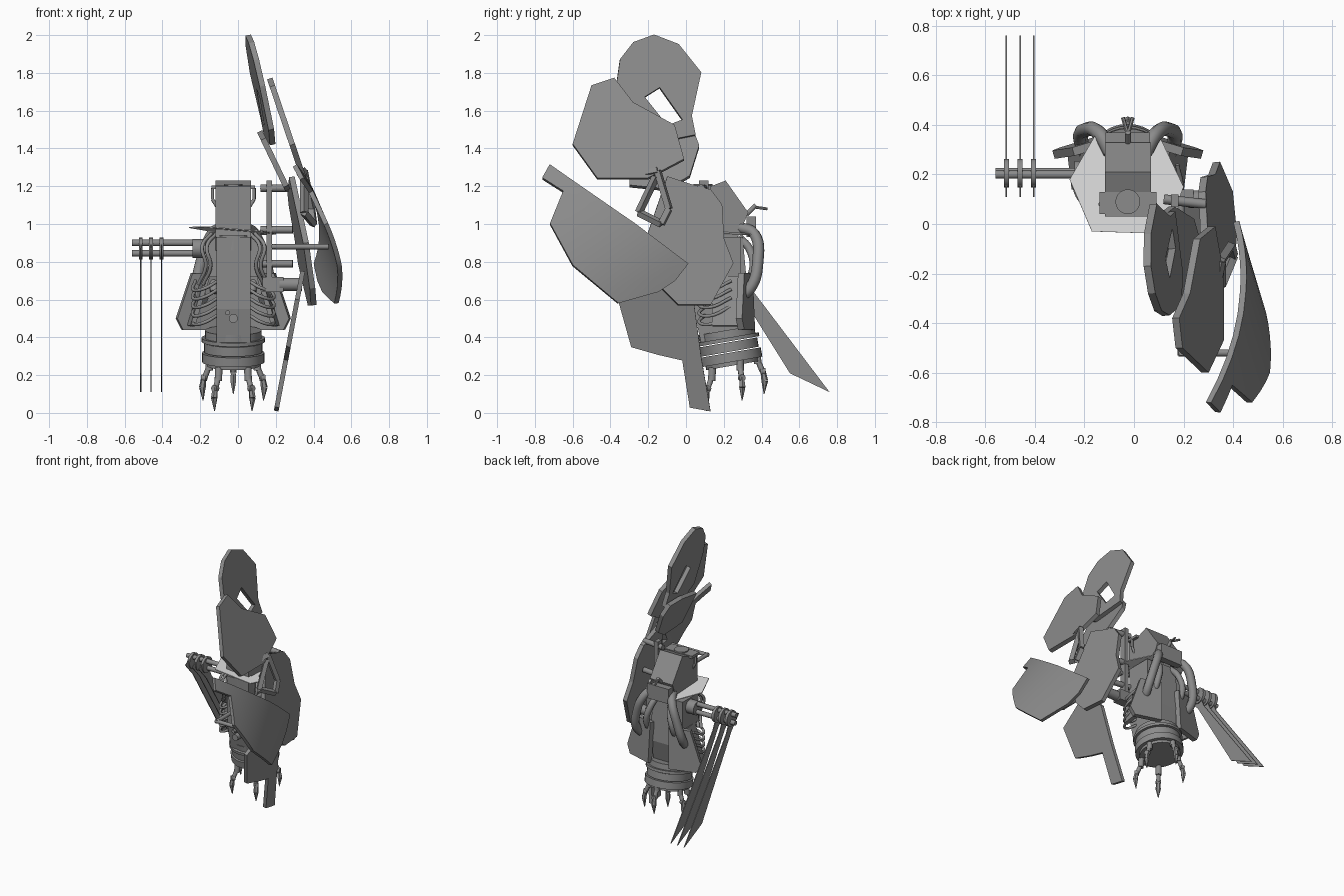
import bpy
import bmesh
from math import cos, sin, pi
from mathutils import Vector

default = bpy.data.objects.get("Cube")
if default:
    bpy.data.objects.remove(default)


def material(name, value):
    mat = bpy.data.materials.new(name)
    mat.use_nodes = True
    colour = (value, value, value, 1)
    mat.diffuse_color = colour
    mat.node_tree.nodes["Principled BSDF"].inputs["Base Color"].default_value = colour
    return mat


steel = material("steel_grey", 0.26)
pale = material("pale_grey", 0.75)
MID = -0.025  # centre line of the body


def finish(name, bm, mat=steel):
    bmesh.ops.recalc_face_normals(bm, faces=bm.faces)
    mesh = bpy.data.meshes.new(name)
    bm.to_mesh(mesh)
    bm.free()
    obj = bpy.data.objects.new(name, mesh)
    bpy.context.collection.objects.link(obj)
    mesh.materials.append(mat)
    return obj


def plate(name, loops, place, depth=0.03, mat=steel, cuts=0):
    """Panel: first loop is the rim, any other a hole; cuts let it curve."""
    bm = bmesh.new()
    for loop in loops:
        verts = [bm.verts.new((0, *p)) for p in loop]
        for a, b in zip(verts, verts[1:] + verts[:1]):
            bm.edges.new((a, b))
    bmesh.ops.triangle_fill(bm, edges=bm.edges[:], use_beauty=True)
    if cuts:
        bmesh.ops.subdivide_edges(bm, edges=bm.edges[:], cuts=cuts, use_grid_fill=True)
    for v in bm.verts:
        v.co = place(v.co.y, v.co.z)
    obj = finish(name, bm, mat)
    mod = obj.modifiers.new("thickness", "SOLIDIFY")
    mod.thickness = depth
    mod.offset = 0
    return obj


def leaning(base, per_y, per_z):
    """Places a side outline (y, z) on a tilted plane."""
    return lambda y, z: (base + per_y * y + per_z * z, y, z)


def cupped(y, z):
    """Curved surface of the big front petal."""
    along = .82 * (y + .27) - .575 * (z - 1)
    down = -.575 * (y + .27) - .82 * (z - 1)
    x = .44 + .05 * along - .38 * along ** 2 + .26 * down - .3 * along * down
    return (x, y, z)


def prism(name, outline, x0, x1):
    bm = bmesh.new()
    ends = [[bm.verts.new((x, y, z)) for y, z in outline] for x in (x0, x1)]
    for end in ends:
        bm.faces.new(end)
    for i in range(len(outline)):
        bm.faces.new((ends[0][i - 1], ends[0][i], ends[1][i], ends[1][i - 1]))
    return finish(name, bm)


def box(name, low, high):
    (x0, y0, z0), (x1, y1, z1) = low, high
    return prism(name, [(y0, z0), (y1, z0), (y1, z1), (y0, z1)], x0, x1)


def rod(name, a, b, r0, r1=None, sides=12):
    a, b = Vector(a), Vector(b)
    bm = bmesh.new()
    bmesh.ops.create_cone(bm, cap_ends=True, segments=sides, radius1=r0,
                          radius2=r0 if r1 is None else r1, depth=(b - a).length)
    turn = Vector((0, 0, 1)).rotation_difference(b - a)
    for v in bm.verts:
        v.co = turn @ v.co + (a + b) / 2
    obj = finish(name, bm)
    for p in obj.data.polygons:
        p.use_smooth = sides > 6 and len(p.vertices) == 4
    return obj


def tube(name, points, radius):
    curve = bpy.data.curves.new(name, "CURVE")
    curve.dimensions = "3D"
    curve.bevel_depth = radius
    curve.bevel_resolution = 2
    curve.use_fill_caps = True
    curve.resolution_u = 6
    spline = curve.splines.new("BEZIER")
    spline.bezier_points.add(len(points) - 1)
    for bp, p in zip(spline.bezier_points, points):
        bp.co = p
        bp.handle_left_type = bp.handle_right_type = "AUTO"
    curve.materials.append(steel)
    obj = bpy.data.objects.new(name, curve)
    bpy.context.collection.objects.link(obj)


# Layered armour petals on the left side
plate("top_petal",
      [[(-.17, 2), (-.04, 1.95), (.08, 1.8), (.03, 1.57), (.05, 1.47), (-.2, 1.42),
        (-.33, 1.5), (-.37, 1.73), (-.35, 1.87), (-.28, 1.96)],
       [(-.22, 1.67), (-.14, 1.72), (-.02, 1.55), (-.1, 1.52)]],
      leaning(.48, -.08, -.22))
plate("upper_link_petal",
      [[(-.3, 1.45), (-.1, 1.49), (.04, 1.49), (.07, 1.41), (.02, 1.25), (-.1, 1.18), (-.3, 1.2)]],
      leaning(.83, 0, -.48))
plate("upper_petal",
      [[(-.38, 1.77), (-.28, 1.64), (-.06, 1.52), (-.01, 1.34), (-.2, 1.24), (-.47, 1.24),
        (-.6, 1.42), (-.5, 1.73)]],
      leaning(.77, 0, -.34))
plate("side_petal",
      [[(-.1, 1.25), (.02, 1.21), (.13, 1.18), (.19, 1.1), (.2, .92), (.25, .79), (.13, .57),
        (-.04, .57), (-.13, .66), (-.22, .9)]],
      leaning(.5, -.1, -.18))
plate("lower_petal",
      [[(-.36, .6), (-.29, .35), (-.15, .31), (-.02, .28), (.02, .03), (.13, .01), (.08, .3),
        (.04, .6), (-.1, .75)]],
      leaning(.2, 0, .19), .025)
front_petal = plate("front_petal",
                    [[(-.72, 1.31), (-.27, 1), (.01, .79), (-.06, .7), (-.15, .64), (-.36, .58),
                      (-.6, .78), (-.72, 1), (-.65, 1.17), (-.76, 1.24)]],
                    cupped, .025, cuts=4)
for p in front_petal.data.polygons:
    p.use_smooth = True
edges = front_petal.modifiers.new("sharp_rim", "EDGE_SPLIT")
edges.split_angle = .6

# Petal brackets
frame = [(.33, -.25, 1.26), (.35, -.15, 1.28), (.39, -.09, 1.08), (.4, -.13, 1.0), (.35, -.25, 1.06),
         (.35, -.16, 1.25)]
for a, b in zip(frame, frame[1:]):
    rod("bracket_bar", a, b, .022, sides=4)
box("mount_post", (.15, .07, .72), (.18, .12, 1.23))
for z in (.79, .97, 1.19):
    rod("mount_bar", (.12, .1, z), (.29, .08, z), .02, sides=8)
rod("petal_strut", (.18, -.52, .88), (.48, -.52, .88), .014)
rod("strut_arm", (.19, -.53, .88), (.19, .1, .88), .014)
box("side_motor", (.13, .07, .64), (.24, .14, .72))
rod("motor_shaft", (.22, .1, .68), (.34, .1, .68), .035)

# Head and collar
prism("head", [(.06, .93), (.08, 1.18), (.21, 1.23), (.33, 1.06), (.27, .92)], MID - .093, MID + .093)
box("head_visor", (MID - .093, .03, .97), (MID + .093, .1, 1.2))
box("brow_plate", (MID - .115, .04, 1.185), (MID + .115, .13, 1.205))
rod("brow_disc", (MID, .09, 1.2), (MID, .09, 1.213), .05, sides=20)
box("back_plate", (MID - .09, .32, .93), (MID + .09, .37, 1.04))
for s in (-1, 1):
    rod("head_handle", (MID + s * .11, .08, 1.19), (MID + s * .11, .08, 1.13), .009)
    rod("handle_foot", (MID + s * .11, .08, 1.13), (MID + s * .085, .08, 1.09), .009)
    rod("antenna_tip", (MID, .36, 1.09), (MID + s * .02, .43, 1.08), .008, sides=6)
rod("antenna", (MID, .32, 1.05), (MID, .37, 1.1), .012)
plate("collar", [[(-.17, -.03), (-.26, .18), (-.15, .37), (.1, .36), (.2, .15), (.13, -.04)]],
      lambda x, y: (x, y, .97 - .08 * x - .05 * y), .006, pale)
rod("neck", (MID, .13, .86), (MID, .13, .94), .1, sides=24)

# Torso
prism("torso_column", [(.03, .93), (.04, .55), (.08, .37), (.28, .4), (.33, .6), (.3, .93)],
      MID - .09, MID + .09)
box("chest", (MID - .15, .1, .72), (MID + .15, .29, .93))
rod("chest_bolt", (MID, .0, .5), (MID, .08, .5), .024)
rod("small_bolt", (MID - .03, .02, .53), (MID - .03, .08, .53), .013)
for s in (-1, 1):
    # Flared hip guards
    plate("hip_guard", [[(.07, .74), (.22, .74), (.3, .5), (.27, .44), (.08, .44)]],
          lambda x, z: (MID + s * x, .36 - .3 * x + .05 * (.7 - z), z), .035)
    plate("hip_side", [[(.14, .72), (.32, .72), (.29, .46), (.14, .46)]],
          lambda y, z: (MID + s * (.36 - .3 * z + .12 * (y - .2)), y, z), .025)
    # Thick hoses at the back
    tube("back_hose", [(MID + s * x, y, z) for x, y, z in
         ((.07, .29, .98), (.11, .36, .95), (.17, .38, .8), (.19, .34, .66), (.16, .26, .6))], .03)
    tube("inner_hose", [(MID + s * x, y, z) for x, y, z in
         ((.06, .28, .93), (.08, .34, .86), (.11, .35, .74), (.1, .28, .64))], .022)
    # Thin looping cables at the waist and chest
    for i in range(5):
        z = .7 - i * .045
        tube("waist_cable", [(MID + s * x, y, z + h) for x, y, h in
             ((.08, .1, 0), (.15, .07, -.04), (.21, .13, -.05), (.2, .24, 0))], .009)
    for i in range(2):
        tube("chest_cable", [(MID + s * (x + i * .025), y, z) for x, y, z in
             ((.09, .12, .95), (.14, .06, .88), (.12, .07, .78), (.16, .12, .68))], .01)

# Tilted round waist with bands
lean = Vector((0, -.17, .985))
base = Vector((MID, .245, .25))
for start, end, radius in ((0, .03, .14), (.02, .07, .165), (.075, .125, .155),
                           (.13, .15, .168), (.15, .19, .15)):
    rod("waist_band", base + lean * start, base + lean * end, radius, sides=32)

# Five hanging claws
for i in range(5):
    a = pi / 2 + i * pi * 2 / 5
    out = Vector((cos(a), sin(a), 0))

    def at(reach, z):
        return base + out * reach + Vector((0, 0, z - base.z + .05 * out.y))
    rod("claw_mount", at(.13, .28), at(.135, .21), .02)
    rod("claw_upper", at(.13, .24), at(.16, .17), .015, sides=8)
    rod("claw_knuckle", at(.15, .17), at(.175, .17), .018)
    rod("claw_finger", at(.162, .18), at(.172, .12), .013, .018, 6)
    rod("claw_tip", at(.172, .12), at(.168, .05), .018, .002, 6)

# Blade arm on the right side
for y, z in ((.2, .9), (.21, .845)):
    rod("blade_arm", (-.56, y, z), (-.12, y, z), .017)
rod("shoulder", (-.24, .205, .87), (-.15, .205, .87), .05, sides=20)
for x in (-.515, -.46, -.405):
    rod("blade_hub", (x - .01, .205, .87), (x + .01, .205, .87), .058, sides=20)
    plate("blade", [[(.11, .87), (.19, .92), (.26, .77), (.76, .11), (.55, .21), (.2, .77)]],
          leaning(x, 0, 0), .006)
